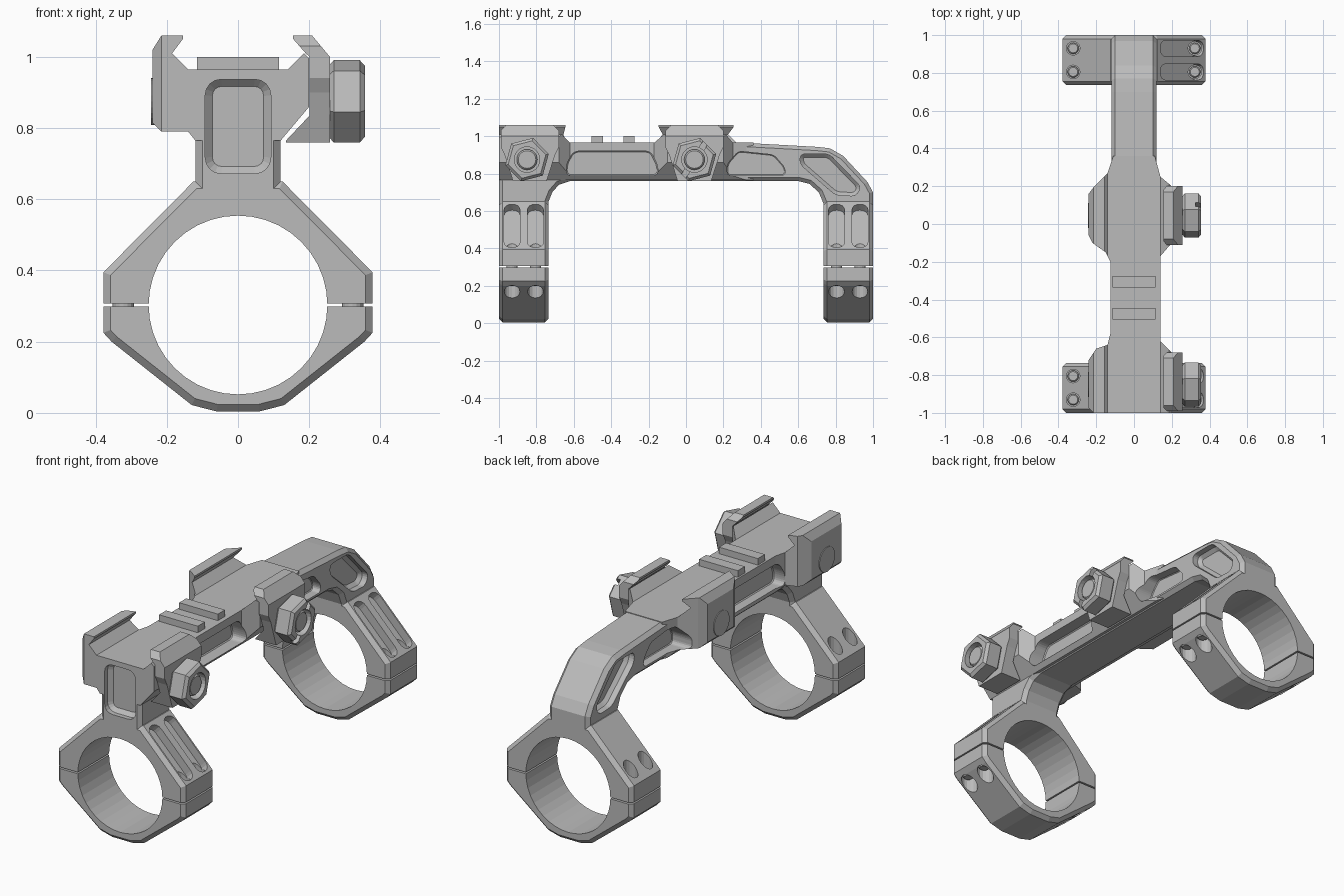
import bpy, bmesh, math
from mathutils import Matrix

if "Cube" in bpy.data.objects:
    bpy.data.objects.remove(bpy.data.objects["Cube"])

grey = bpy.data.materials.new("anodised_grey")
grey.use_nodes = True
COLOUR = (0.5, 0.5, 0.5, 1)
grey.diffuse_color = COLOUR
grey.node_tree.nodes["Principled BSDF"].inputs["Base Color"].default_value = COLOUR


def prism(name, pts, axis, lo, hi, rounding=0, chamfer=0, matrix=None):
    """Extrude an outline along an axis, round its corners, chamfer its rims."""
    place = {"x": lambda u, v, w: (w, u, v),
             "y": lambda u, v, w: (u, w, v),
             "z": lambda u, v, w: (u, v, w)}[axis]
    k = "xyz".index(axis)
    bm = bmesh.new()
    low = [bm.verts.new(place(u, v, lo)) for u, v in pts]
    high = [bm.verts.new(place(u, v, hi)) for u, v in pts]
    n = len(pts)
    bm.faces.new(low)
    bm.faces.new(high)
    for i in range(n):
        j = (i + 1) % n
        bm.faces.new((low[i], low[j], high[j], high[i]))
    bmesh.ops.recalc_face_normals(bm, faces=bm.faces)

    def across(e):
        return abs(e.verts[0].co[k] - e.verts[1].co[k]) > 1e-5
    if rounding:
        bmesh.ops.bevel(bm, geom=[e for e in bm.edges if across(e)], offset=rounding,
                        segments=4, profile=0.5, affect="EDGES", clamp_overlap=True)
    if chamfer:
        bmesh.ops.bevel(bm, geom=[e for e in bm.edges if not across(e)], offset=chamfer,
                        segments=1, affect="EDGES", clamp_overlap=True)
    if matrix:
        bm.transform(matrix)
    bmesh.ops.recalc_face_normals(bm, faces=bm.faces)
    mesh = bpy.data.meshes.new(name)
    bm.to_mesh(mesh)
    bm.free()
    mesh.materials.append(grey)
    obj = bpy.data.objects.new(name, mesh)
    bpy.context.collection.objects.link(obj)
    return obj


def rect(u0, u1, v0, v1):
    return [(u0, v0), (u1, v0), (u1, v1), (u0, v1)]


def circle(u, v, r, n, turn=0):
    return [(u + r * math.cos(turn + math.tau * i / n),
             v + r * math.sin(turn + math.tau * i / n)) for i in range(n)]


def combine(obj, other, operation):
    """Boolean two parts and remove the second one."""
    mod = obj.modifiers.new("combine", "BOOLEAN")
    mod.operation, mod.object, mod.solver = operation, other, "EXACT"
    bpy.context.view_layer.objects.active = obj
    bpy.ops.object.modifier_apply(modifier=mod.name)
    bpy.data.objects.remove(other)


def mirrored(half):
    return half + [(-u, v) for u, v in reversed(half)]


RING_Y = {"front": -0.8675, "rear": 0.8675}
RING_Z = 0.303
PAD_Y = {"front": (-0.835, -0.85, 100), "middle": (0.045, 0.045, 57)}


def ring(name, y):
    """Angular ring blank without its bore."""
    half = [(0.06, 0.004), (0.13, 0.022), (0.355, 0.2), (0.378, 0.225),
            (0.378, 0.395), (0.125, 0.65)]
    return prism(name, mirrored(half), "y", y - 0.1325, y + 0.1325, chamfer=0.02)


def bore(y):
    return prism("bore", circle(0, RING_Z, 0.251, 40), "y", y - 0.3, y + 0.3)


# Bridge frame: front leg, beam, rear elbow and rear leg
frame = [(-1, .6), (-.735, .6), (-.735, .65), (-.715, .7), (-.68, .74), (-.62, .76),
         (.6, .76), (.66, .745), (.71, .7), (.735, .64), (.735, .6), (1, .6), (1, .7),
         (.97, .755), (.84, .895), (.77, .935), (.7, .943), (.3, .965), (-1, .965)]
body = prism("mount_body", frame, "x", -0.12, 0.12, chamfer=0.02)

# Clamping deck: cross-section with fixed hooks, trimmed by its plan
section = [(-.12, .765), (.12, .765), (.2, .86), (.2, .995), (.185, 1.01), (.14, .965),
           (-.14, .965), (-.185, 1.01), (-.155, 1.05), (-.155, 1.06), (-.215, 1.06),
           (-.24, 1.02), (-.24, .815), (-.215, .79), (-.14, .79)]
plan = [(-.215, -1), (-.24, -.975), (-.24, -.72), (-.2, -.66), (-.14, -.64),
        (-.125, -.58), (-.125, -.2), (-.15, -.15), (-.22, -.1), (-.24, -.06),
        (-.24, .16), (-.21, .2), (-.14, .27), (-.11, .36), (.11, .36), (.14, .25),
        (.2, .2), (.2, -.1), (.14, -.17), (.14, -.62), (.2, -.68), (.2, -1)]
deck = prism("deck", section, "y", -1.1, 0.5)
combine(deck, prism("plan", plan, "z", 0.7, 1.2), "INTERSECT")
combine(body, deck, "UNION")

# Upper ring halves
for y in RING_Y.values():
    combine(body, ring("upper_ring", y), "UNION")
combine(body, prism("split", rect(-1, 1, -1.2, 1.2), "z", -0.2, RING_Z + 0.004), "DIFFERENCE")
for y in RING_Y.values():
    combine(body, bore(y), "DIFFERENCE")

# Pocket in the front leg
combine(body, prism("front_pocket", rect(-.092, .092, .672, .937), "y", -1.1, -0.955,
                    rounding=0.045, chamfer=0.02), "DIFFERENCE")

# Lightening pockets on both flanks
pockets = [
    [(-.64, .79), (-.15, .79), (-.15, .84), (-.19, .92), (-.6, .92), (-.64, .85)],
    [(.22, .79), (.53, .79), (.53, .83), (.47, .9), (.28, .92), (.22, .85)],
    [(.61, .905), (.61, .85), (.8, .685), (.91, .68), (.935, .73), (.765, .905)]]
for pts in pockets:
    for lo, hi in ((0.07, 0.3), (-0.3, -0.07)):
        combine(body, prism("pocket", pts, "x", lo, hi, rounding=0.025, chamfer=0.018),
                "DIFFERENCE")

# Screw slots on the ring shoulders, lower caps and their screws
for label, ry in RING_Y.items():
    cap = ring(label + "_lower_cap", ry)
    combine(cap, prism("split", rect(-1, 1, -1.2, 1.2), "z", RING_Z - 0.004, 1), "DIFFERENCE")
    combine(cap, bore(ry), "DIFFERENCE")
    for side in (0, math.pi):
        sx = 1 if side == 0 else -1
        slope = (Matrix.Rotation(side, 4, "Z") @ Matrix.Translation((0.125, 0, 0.65))
                 @ Matrix.Rotation(math.pi / 4, 4, "Y"))
        for dy in (-0.0625, 0.0625):
            y = ry + dy
            v = y * sx
            slot = prism("slot", rect(0.02, 0.345, v - 0.042, v + 0.042), "z",
                         -0.045, 0.1, rounding=0.038, matrix=slope)
            combine(body, slot, "DIFFERENCE")
            hole = circle(sx * 0.322, y, 0.036, 16)
            combine(body, prism("hole", hole, "z", 0.35, 0.6), "DIFFERENCE")
            hole = circle(sx * 0.315, y, 0.042, 16)
            combine(cap, prism("hole", hole, "z", -0.1, 0.235), "DIFFERENCE")
            prism(label + "_cap_screw", circle(sx * 0.322, y, 0.03, 16), "z", 0.2, 0.375,
                  chamfer=0.006)

# Recoil ribs on the deck
for i, y in enumerate((-0.475, -0.305)):
    prism(f"recoil_rib_{i + 1}", rect(y - 0.03, y + 0.03, 0.95, 1.0), "x", -0.115, 0.115)

# Clamp jaws, slotted nuts and bolt ends
jaw_section = [(.135, .76), (.258, .76), (.258, 1.0), (.208, 1.06), (.155, 1.06),
               (.155, 1.05), (.19, 1.01), (.201, 1.0), (.201, .835), (.135, .765)]
jaw_side = mirrored([(.09, .76), (.135, .9), (.155, .94), (.155, 1.03), (.125, 1.06)])
NUT_Z = 0.875
for label, (y, ny, turn) in PAD_Y.items():
    jaw = prism(label + "_clamp_jaw", jaw_section, "y", y - 0.2, y + 0.2)
    combine(jaw, prism("jaw_side", [(u + y, v) for u, v in jaw_side], "x", 0, 0.4),
            "INTERSECT")
    nut = prism(label + "_clamp_nut", circle(ny, NUT_Z, 0.12, 6, math.radians(14.5)),
                "x", 0.255, 0.356, chamfer=0.014)
    combine(nut, prism("recess", circle(ny, NUT_Z, 0.068, 24), "x", 0.31, 0.4), "DIFFERENCE")
    spin = (Matrix.Translation((0, ny, NUT_Z)) @ Matrix.Rotation(math.radians(turn), 4, "X"))
    combine(nut, prism("slot", rect(-0.2, 0.2, -0.015, 0.015), "x", 0.325, 0.4, matrix=spin),
            "DIFFERENCE")
    prism(label + "_bolt", circle(ny, NUT_Z, 0.055, 24), "x", 0.25, 0.345, chamfer=0.008)
    prism(label + "_bolt_head", circle(ny, NUT_Z, 0.066, 24), "x", -0.244, -0.2)
